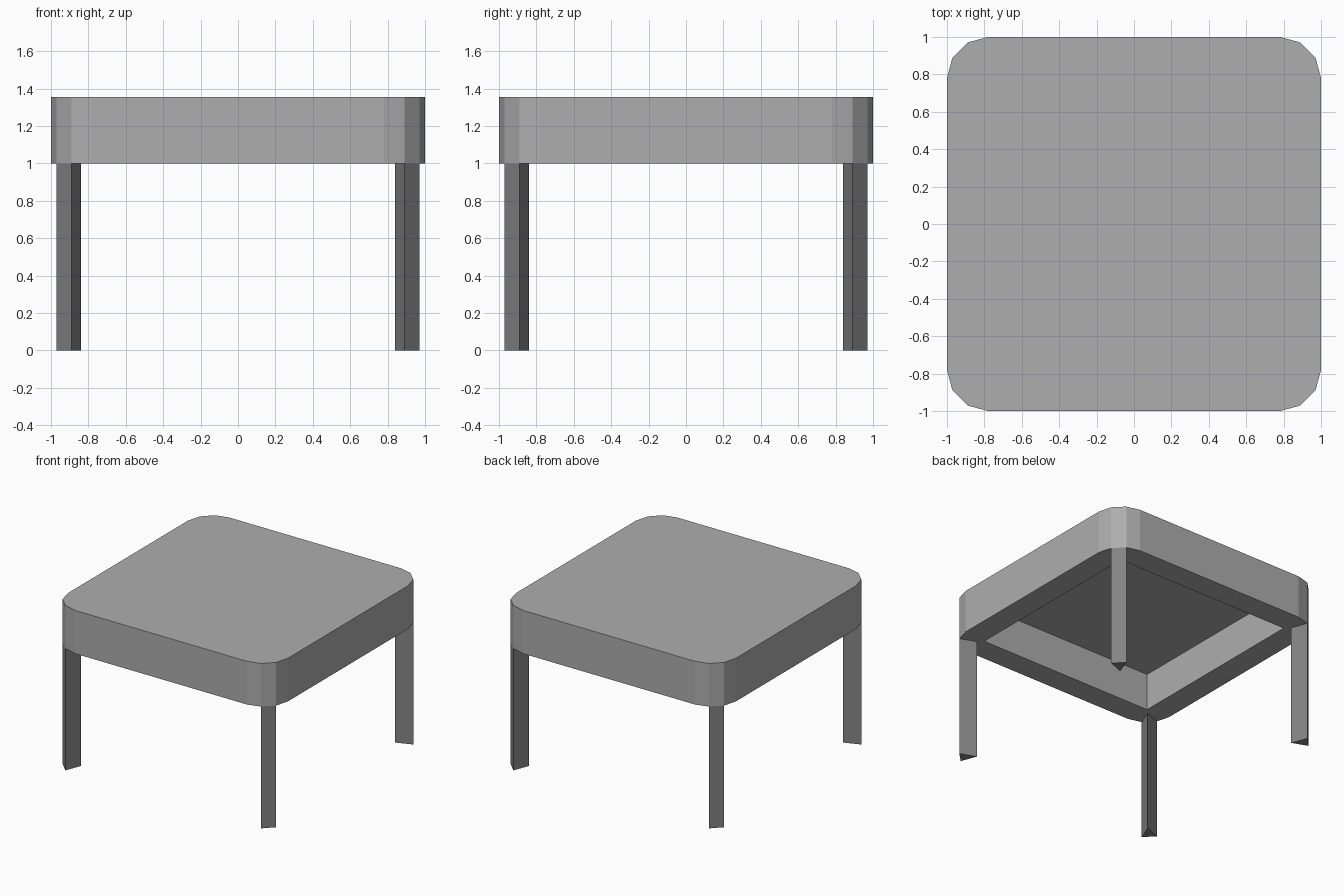
import bpy
import bmesh
from math import cos, sin, pi

default = bpy.data.objects.get("Cube")
if default:
    bpy.data.objects.remove(default, do_unlink=True)

TOP, RIM, CEILING = 1.355, 1.0, 1.305
STRAIGHT, RADIUS, RECESS, LEG_INNER = 0.78, 0.22, 0.80, 0.84


def material(name, color):
    mat = bpy.data.materials.new(name)
    mat.use_nodes = True
    mat.diffuse_color = color
    mat.node_tree.nodes["Principled BSDF"].inputs["Base Color"].default_value = color
    return mat


def make_object(name, bm, mat):
    bmesh.ops.recalc_face_normals(bm, faces=bm.faces)
    mesh = bpy.data.meshes.new(name)
    bm.to_mesh(mesh)
    bm.free()
    mesh.materials.append(mat)
    obj = bpy.data.objects.new(name, mesh)
    bpy.context.collection.objects.link(obj)
    return obj


def ring(bm, points, z):
    return [bm.verts.new((x, y, z)) for x, y in points]


def walls(bm, low, high):
    for i in range(len(low)):
        j = (i + 1) % len(low)
        bm.faces.new((low[i], low[j], high[j], high[i]))


def corner_point(sx, sy, angle):
    return (sx * (STRAIGHT + RADIUS * cos(angle)), sy * (STRAIGHT + RADIUS * sin(angle)))


body_gray = material("body gray", (0.42, 0.42, 0.42, 1))
leg_gray = material("leg gray", (0.23, 0.23, 0.23, 1))

# Rounded top slab, hollowed from below by a square recess
corners = [(1, 1), (-1, 1), (-1, -1), (1, -1)]
outline = []
for sx, sy in corners:
    arc = [corner_point(sx, sy, k * pi / 6) for k in range(4)]
    outline += arc if sx * sy > 0 else arc[::-1]
square = [(sx * RECESS, sy * RECESS) for sx, sy in corners]

bm = bmesh.new()
outer_low, outer_high = ring(bm, outline, RIM), ring(bm, outline, TOP)
inner_low, inner_high = ring(bm, square, RIM), ring(bm, square, CEILING)
walls(bm, outer_low, outer_high)
walls(bm, inner_low, inner_high)
bm.faces.new(outer_high)
bm.faces.new(inner_high)
# Rim: a fan at each corner and a strip along each side
for c in range(4):
    arc = outer_low[c * 4:c * 4 + 4]
    for a, b in zip(arc, arc[1:]):
        bm.faces.new((a, b, inner_low[c]))
    n = (c + 1) % 4
    bm.faces.new((arc[-1], outer_low[n * 4], inner_low[n], inner_low[c]))
make_object("table_top", bm, body_gray)

# Triangular legs, flush with the middle facet of each rounded corner
leg_names = ["back_left_leg", "back_right_leg", "front_right_leg", "front_left_leg"]
for name, (sx, sy) in zip(leg_names, corners):
    section = [corner_point(sx, sy, pi / 6), corner_point(sx, sy, pi / 3),
               (sx * LEG_INNER, sy * LEG_INNER)]
    bm = bmesh.new()
    low, high = ring(bm, section, 0), ring(bm, section, RIM)
    walls(bm, low, high)
    bm.faces.new(low)
    bm.faces.new(high)
    make_object(name, bm, leg_gray)
